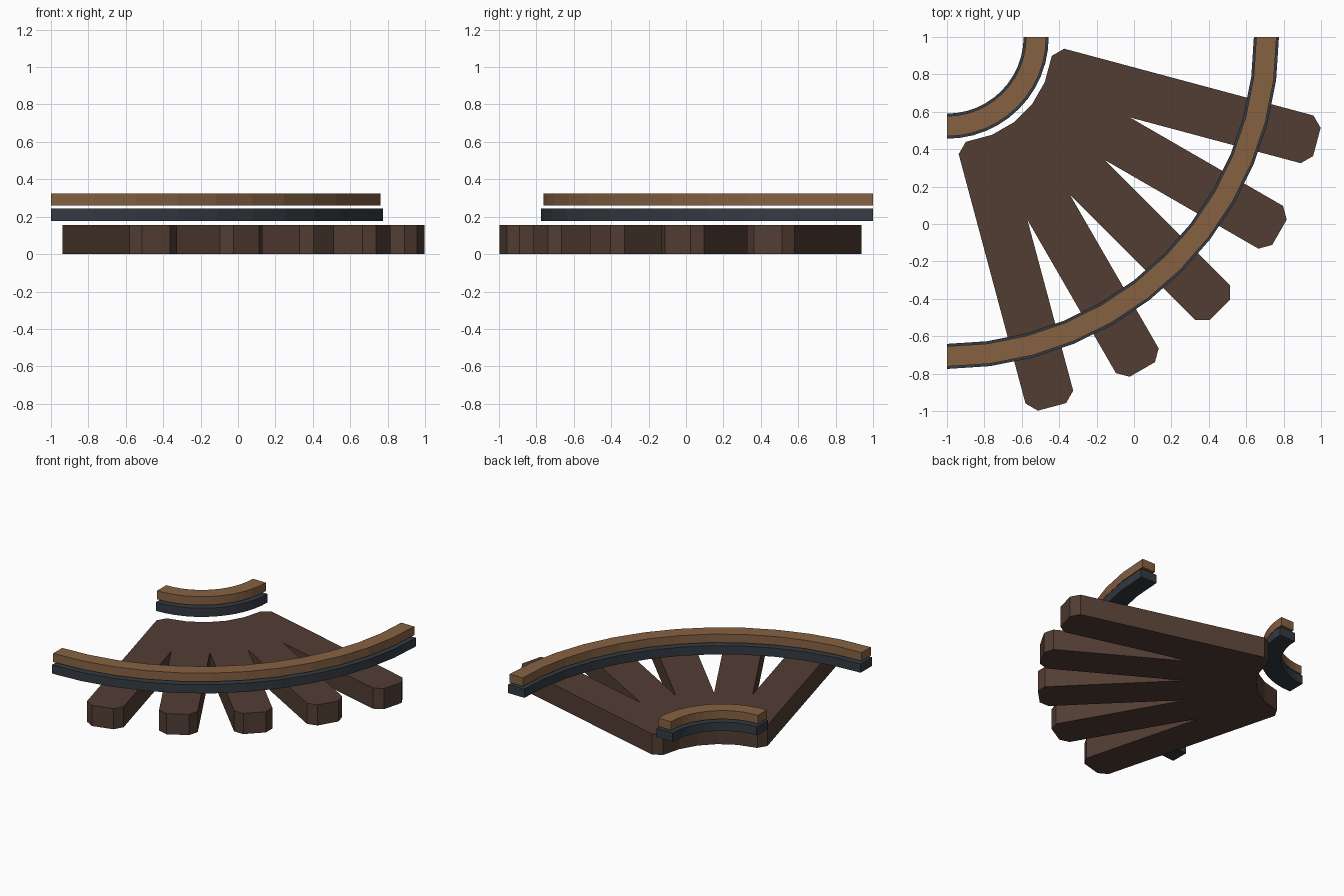
import bpy, bmesh
from math import sin, cos, tan, pi, radians

if "Cube" in bpy.data.objects:
    bpy.data.objects.remove(bpy.data.objects["Cube"])


def material(name, rgb):
    m = bpy.data.materials.new(name)
    m.diffuse_color = (*rgb, 1)
    m.use_nodes = True
    m.node_tree.nodes["Principled BSDF"].inputs["Base Color"].default_value = m.diffuse_color
    return m


sleeper_mat = material("dark_wood", (0.085, 0.048, 0.034))
base_mat = material("dark_steel", (0.034, 0.044, 0.056))
cap_mat = material("light_wood", (0.24, 0.12, 0.055))


def prism(name, outline, z0, z1, mat):
    """Extrude a flat outline from z0 to z1."""
    bm = bmesh.new()
    face = bm.faces.new([bm.verts.new((x, y, z0)) for x, y in outline])
    ext = bmesh.ops.extrude_face_region(bm, geom=[face], use_keep_orig=True)
    tops = [g for g in ext["geom"] if isinstance(g, bmesh.types.BMVert)]
    bmesh.ops.translate(bm, verts=tops, vec=(0, 0, z1 - z0))
    bmesh.ops.recalc_face_normals(bm, faces=bm.faces)
    me = bpy.data.meshes.new(name)
    bm.to_mesh(me)
    bm.free()
    me.materials.append(mat)
    ob = bpy.data.objects.new(name, me)
    bpy.context.collection.objects.link(ob)
    return ob


# Fan of five sleepers joined at the inner corner, 15 degrees apart
FAN = (-0.957, 0.957)
HALF, CHAMFER = 0.132, 0.054
R_IN, R_OUT = 0.515, 2.003
flat = HALF - CHAMFER
step = radians(15)


def fan_point(angle, u, v=0):
    """Point u along a sleeper's axis and v to its left."""
    return (FAN[0] + u * cos(angle) - v * sin(angle),
            FAN[1] + u * sin(angle) + v * cos(angle))


outline = []
angles = [-step * (i + 1) for i in range(5)]
for a in angles:
    outline += [fan_point(a, R_OUT - CHAMFER, HALF), fan_point(a, R_OUT, flat),
                fan_point(a, R_OUT, -flat), fan_point(a, R_OUT - CHAMFER, -HALF)]
    if a != angles[-1]:
        outline.append(fan_point(a - step / 2, HALF / sin(step / 2)))
outline += [fan_point(angles[-1], R_IN + CHAMFER, -HALF),
            fan_point(angles[-1], R_IN, -flat)]
outline += [fan_point(a + step / 2, R_IN / cos(step / 2)) for a in angles[:0:-1]]
outline += [fan_point(angles[0], R_IN, flat),
            fan_point(angles[0], R_IN + CHAMFER, HALF)]
prism("sleepers", outline, 0, 0.155, sleeper_mat)


# Quarter-circle rails, each a dark base strip with a wooden cap above it
def arc(r, n=12):
    return [(-1 + r * cos(pi / 2 * i / n), 1 - r * sin(pi / 2 * i / n))
            for i in range(n + 1)]


def ring(r0, r1):
    return arc(r1) + arc(r0)[::-1]


for side, r in (("inner", 0.477), ("outer", 1.708)):
    prism(side + "_rail_base", ring(r - 0.067, r + 0.067), 0.178, 0.243, base_mat)
    prism(side + "_rail_cap", ring(r - 0.054, r + 0.054), 0.26, 0.324, cap_mat)
